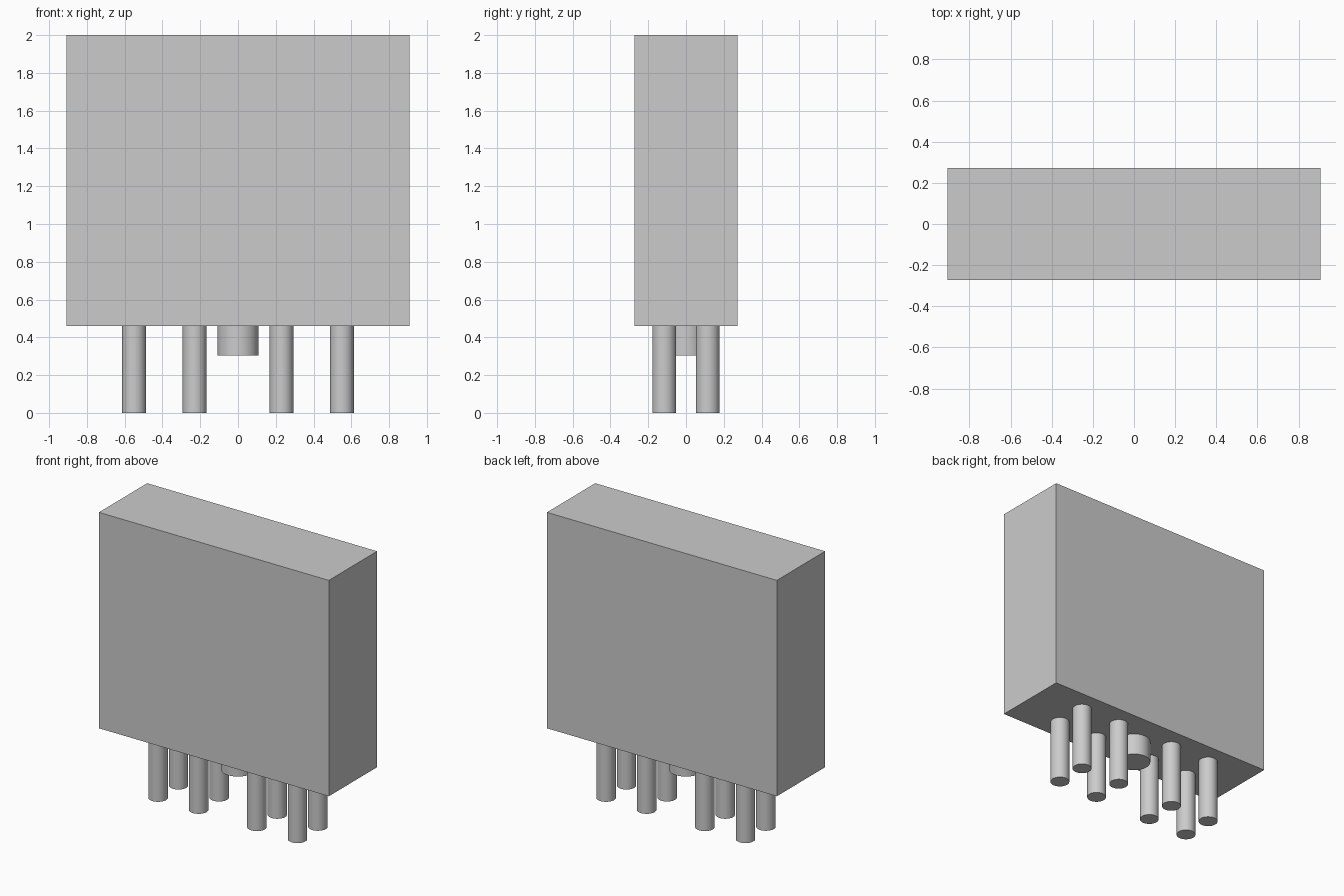
import bpy

cube = bpy.data.objects.get("Cube")
if cube:
    bpy.data.objects.remove(cube, do_unlink=True)

# One plain grey for every part
grey = bpy.data.materials.new("plain grey")
grey.use_nodes = True
colour = (0.6, 0.6, 0.6, 1)
grey.diffuse_color = colour
grey.node_tree.nodes["Principled BSDF"].inputs["Base Color"].default_value = colour

BODY_BOTTOM, BODY_TOP = 0.46, 2.0


def finish(name):
    obj = bpy.context.object
    obj.name = name
    obj.data.materials.append(grey)
    return obj


def post(name, x, y, radius, bottom):
    """Round post hanging from the underside of the body."""
    depth = BODY_BOTTOM - bottom
    bpy.ops.mesh.primitive_cylinder_add(
        vertices=48, radius=radius, depth=depth,
        location=(x, y, bottom + depth / 2))
    bpy.ops.object.shade_smooth_by_angle()
    return finish(name)


# Rectangular housing
bpy.ops.mesh.primitive_cube_add(
    size=1, location=(0, 0, (BODY_BOTTOM + BODY_TOP) / 2))
body = finish("body")
body.scale = (1.814, 0.544, BODY_TOP - BODY_BOTTOM)
bpy.ops.object.transform_apply(location=False, rotation=False, scale=True)

# Two rows of four pins
for side, y in (("front", -0.115), ("back", 0.115)):
    for number, x in enumerate((-0.55, -0.23, 0.23, 0.55), 1):
        post(f"{side}_pin_{number}", x, y, 0.063, 0)

# Short central locating peg
post("centre_peg", 0, 0, 0.109, 0.305)
